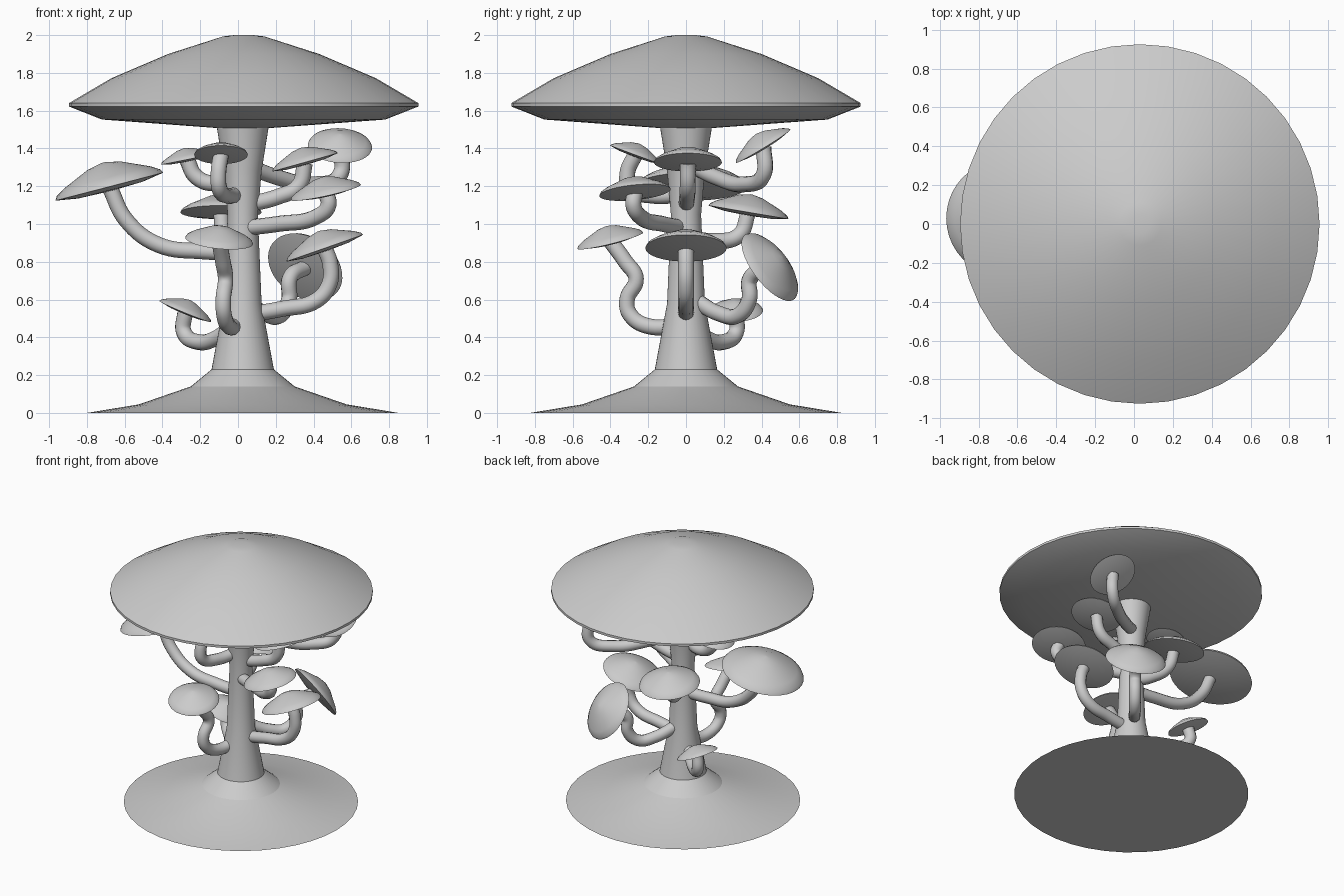
import bpy, math
from mathutils import Vector

if "Cube" in bpy.data.objects:
    bpy.data.objects.remove(bpy.data.objects["Cube"])

SEGS = 40


def lathe(name, profile, centre, normal=(0, 0, 1), scale=1.0, angle=30):
    """Revolve a (radius, height) profile, point it along normal."""
    verts, faces = [], []
    for r, z in profile:
        for i in range(SEGS):
            a = 2 * math.pi * i / SEGS
            verts.append((r * scale * math.cos(a), r * scale * math.sin(a), z * scale))
    for k in range(0, (len(profile) - 1) * SEGS, SEGS):
        for i in range(SEGS):
            j = (i + 1) % SEGS
            faces.append((k + i, k + j, k + SEGS + j, k + SEGS + i))
    faces.append(tuple(reversed(range(SEGS))))
    faces.append(tuple(range(len(verts) - SEGS, len(verts))))
    me = bpy.data.meshes.new(name)
    me.from_pydata(verts, [], faces)
    ob = bpy.data.objects.new(name, me)
    bpy.context.collection.objects.link(ob)
    ob.location = centre
    ob.rotation_mode = 'QUATERNION'
    ob.rotation_quaternion = Vector((0, 0, 1)).rotation_difference(Vector(normal).normalized())
    bpy.ops.object.select_all(action='DESELECT')
    ob.select_set(True)
    bpy.context.view_layer.objects.active = ob
    bpy.ops.object.shade_smooth_by_angle(angle=math.radians(angle))


def stem(name, points):
    """Round tube running smoothly through the points."""
    cu = bpy.data.curves.new(name, 'CURVE')
    cu.dimensions = '3D'
    cu.bevel_depth = 0.042
    cu.bevel_resolution = 4
    cu.resolution_u = 8
    cu.use_fill_caps = True
    sp = cu.splines.new('BEZIER')
    sp.bezier_points.add(len(points) - 1)
    for bp, p in zip(sp.bezier_points, points):
        bp.co = p
        bp.handle_left_type = bp.handle_right_type = 'AUTO'
    bpy.context.collection.objects.link(bpy.data.objects.new(name, cu))


CAP = [(0.1, -0.07), (0.6, -0.055), (1.0, 0.01), (0.96, 0.08),
       (0.8, 0.18), (0.3, 0.4), (0.03, 0.455)]


def mushroom(name, centre, tilt, radius, *path):
    """Tilted cap, with a stem in the upright plane through trunk and cap.
    path holds (fraction of the way out to the cap, height)."""
    x, y, z = centre
    lathe(name + "_cap", CAP, centre, (*tilt, 1), radius, angle=50)
    stem(name + "_stem", [(x * f, y * f, h) for f, h in path] + [centre])


# Ground mound, trunk and large top cap
AXIS = (0.025, 0, 0)
lathe("base_mound", [(0.825, 0), (0.55, 0.045), (0.275, 0.14), (0.165, 0.23)], AXIS, angle=15)
lathe("trunk", [(0.165, 0.23), (0.1, 0.58), (0.08, 1.05), (0.1, 1.28), (0.14, 1.53)], AXIS)
lathe("top_cap", [(0.14, 1.508), (0.75, 1.553), (0.925, 1.622), (0.925, 1.64),
                  (0.7, 1.772), (0.4, 1.9), (0.11, 1.993), (0.05, 2.0)], (0.03, 0, 0), angle=35)

# Small mushrooms around the trunk
mushroom("left_large", (-0.68, 0.03, 1.195), (-0.26, 0), 0.295,
         (0, 0.85), (0.27, 0.855), (0.62, 0.89), (0.87, 1.02))
mushroom("left_upper", (-0.27, 0.03, 1.34), (-0.2, 0), 0.14, (0, 1.26), (0.45, 1.215), (0.82, 1.25))
mushroom("front_upper", (-0.09, -0.27, 1.365), (0, 0.37), 0.142,
         (0, 1.16), (0.65, 1.15), (1.1, 1.19), (1.15, 1.27))
mushroom("front_lower", (-0.1, -0.4, 0.91), (0.1, -0.25), 0.18,
         (0, 0.48), (0.45, 0.455), (0.74, 0.52), (0.78, 0.6), (0.66, 0.71), (0.8, 0.8))
mushroom("right_front", (0.465, -0.27, 1.165), (-0.22, -0.1), 0.19,
         (0.1, 0.98), (0.45, 1.0), (0.9, 1.04), (1.03, 1.1))
mushroom("right_upper", (0.355, 0.01, 1.325), (-0.28, 0), 0.18, (0.1, 1.1), (0.6, 1.145), (0.9, 1.2))
mushroom("back_right_upper", (0.54, 0.41, 1.41), (0.06, -0.61), 0.17,
         (0.08, 1.31), (0.4, 1.245), (0.75, 1.21), (1, 1.26))
mushroom("back_middle", (-0.09, 0.33, 1.06), (0, 0.17), 0.215, (0, 0.93), (0.45, 0.91), (0.85, 0.94))
mushroom("right_lower", (0.46, 0, 0.87), (-0.35, 0), 0.215,
         (0.1, 0.52), (0.5, 0.55), (0.9, 0.595), (1.05, 0.68), (1.06, 0.79))
mushroom("back_right_lower", (0.355, 0.44, 0.77), (0.73, 1.31), 0.215,
         (0.1, 0.6), (0.4, 0.525), (0.62, 0.515), (0.76, 0.6), (0.77, 0.71))
mushroom("back_left_lower", (-0.28, 0.26, 0.535), (0.41, -0.05), 0.148,
         (0.1, 0.46), (0.42, 0.395), (0.75, 0.375), (1.02, 0.425))
